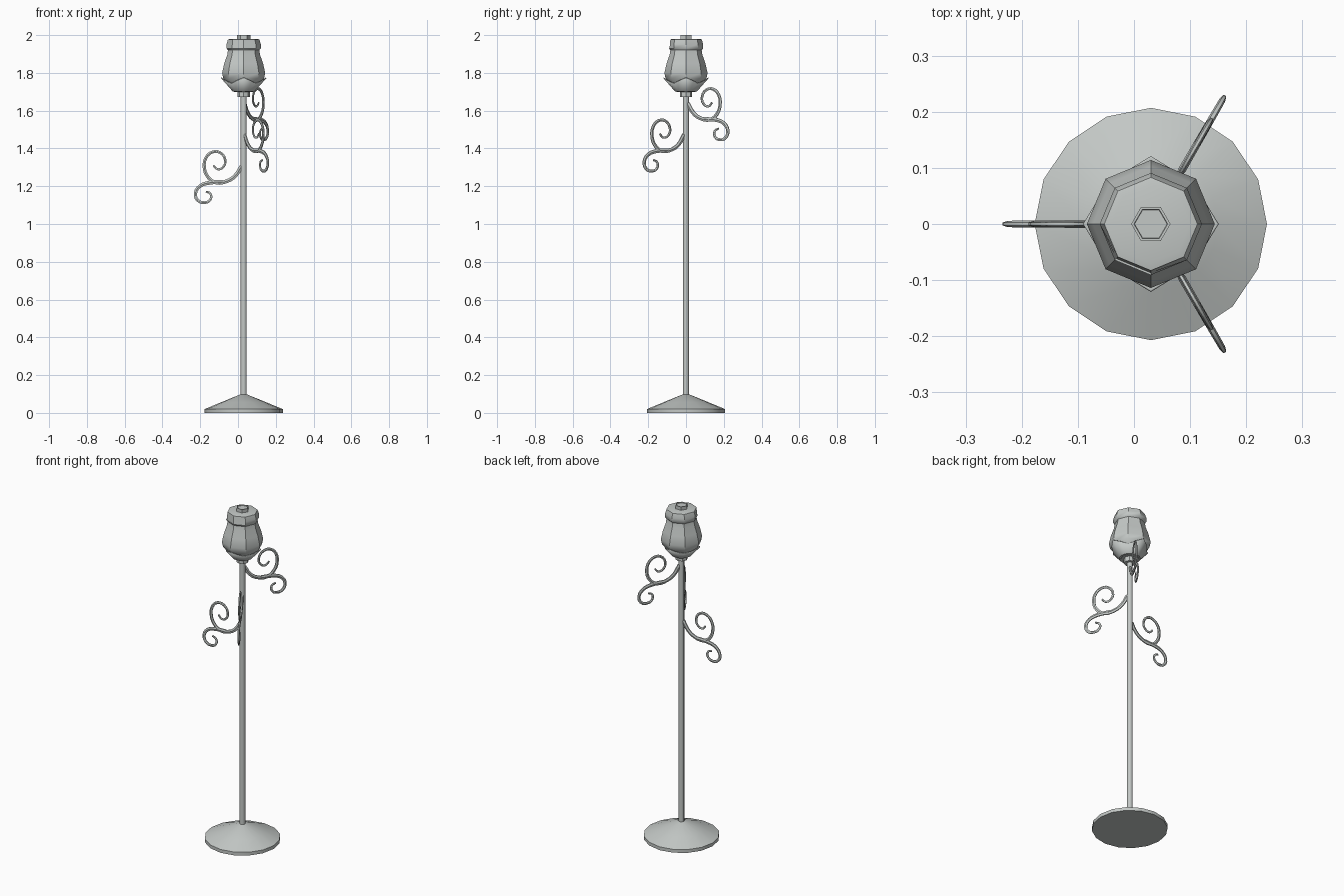
import bpy, bmesh, math

cube = bpy.data.objects.get("Cube")
if cube:
    bpy.data.objects.remove(cube)

AXIS_X = 0.03

metal = bpy.data.materials.new("pale_grey_metal")
metal.use_nodes = True
grey = (0.55, 0.58, 0.565, 1)
metal.diffuse_color = grey
metal.node_tree.nodes["Principled BSDF"].inputs["Base Color"].default_value = grey


def smooth(ob, angle):
    bpy.ops.object.select_all(action='DESELECT')
    ob.select_set(True)
    bpy.context.view_layer.objects.active = ob
    bpy.ops.object.shade_smooth_by_angle(angle=math.radians(angle))


def lathe(name, profile, sides, angle=35, shape=None, caps=True):
    """Spin (radius, height) pairs; shape may adjust each ring point."""
    bm = bmesh.new()
    rings = []
    for level, (r, z) in enumerate(profile):
        ring = []
        for i in range(sides):
            rr, zz = shape(level, i, r, z) if shape else (r, z)
            a = math.tau * i / sides
            ring.append(bm.verts.new((rr * math.cos(a), rr * math.sin(a), zz)))
        rings.append(ring)
    for low, high in zip(rings, rings[1:]):
        for i in range(sides):
            j = (i + 1) % sides
            bm.faces.new((low[i], low[j], high[j], high[i]))
    if caps:
        bm.faces.new(rings[0][::-1])
        bm.faces.new(rings[-1])
    mesh = bpy.data.meshes.new(name)
    bm.to_mesh(mesh)
    bm.free()
    ob = bpy.data.objects.new(name, mesh)
    ob.location.x = AXIS_X
    mesh.materials.append(metal)
    bpy.context.collection.objects.link(ob)
    smooth(ob, angle)
    return ob


# Foot, pole and collar
lathe("base", [(0.207, 0), (0.207, 0.02), (0.12, 0.056), (0.017, 0.098)], 16)
lathe("pole", [(0.016, 0.08), (0.016, 1.69)], 8, 50)
lathe("collar", [(0.033, 1.672), (0.033, 1.705)], 8)


# Flower bud with a folded petal edge at the front of its rim
def fold(level, i, r, z):
    if level == 8 and i in (5, 6):
        return r - 0.004, z - 0.022
    return r, z


lathe("bud", [(0.05, 1.70), (0.08, 1.735), (0.108, 1.77), (0.114, 1.80),
              (0.103, 1.85), (0.087, 1.895), (0.083, 1.92), (0.091, 1.93),
              (0.091, 1.952), (0.083, 1.977), (0.07, 1.98)], 8, 40, fold)
lathe("top_knob", [(0.035, 1.97), (0.035, 2.0), (0.03, 2.0), (0.029, 1.996)], 6)


# Sepals: a cup whose rim rises to four outward points
def sepal(level, i, r, z):
    if level < 2:
        return r, z
    lift = (1, 0.45, 0, 0.45)[i % 4]
    return r + 0.03 * lift, z + 0.03 * lift


cup = lathe("sepals", [(0.035, 1.70), (0.058, 1.702), (0.091, 1.743)], 16, 40,
            sepal, caps=False)
solid = cup.modifiers.new("thickness", 'SOLIDIFY')
solid.thickness = 0.004

# Scroll leaves: two curling stems each, as (distance from axis, height)
main_stem = [(.012, 1.305), (.045, 1.255), (.086, 1.228), (.15, 1.22), (.19, 1.25),
             (.208, 1.296), (.2, 1.35), (.165, 1.381), (.125, 1.378), (.098, 1.34),
             (.107, 1.303), (.138, 1.29), (.16, 1.31)]
side_stem = [(.11, 1.222), (.19, 1.217), (.232, 1.2), (.255, 1.165), (.245, 1.127),
             (.207, 1.113), (.176, 1.13), (.176, 1.16), (.2, 1.172)]


def scroll(name, degrees, rise):
    curve = bpy.data.curves.new(name, 'CURVE')
    curve.dimensions = '3D'
    curve.bevel_depth = 0.012
    curve.bevel_resolution = 1
    curve.resolution_u = 3
    curve.use_fill_caps = True
    for stem in (main_stem, side_stem):
        spline = curve.splines.new('BEZIER')
        spline.bezier_points.add(len(stem) - 1)
        for k, (point, (r, z)) in enumerate(zip(spline.bezier_points, stem)):
            point.co = (r, 0, z)
            point.handle_left_type = point.handle_right_type = 'AUTO'
            point.radius = 1.05 - 0.55 * k / (len(stem) - 1)
    curve.materials.append(metal)
    ob = bpy.data.objects.new(name, curve)
    ob.location = (AXIS_X, 0, rise)
    ob.rotation_euler.z = math.radians(degrees)
    ob.scale.y = 0.55
    bpy.context.collection.objects.link(ob)
    bpy.ops.object.select_all(action='DESELECT')
    ob.select_set(True)
    bpy.context.view_layer.objects.active = ob
    bpy.ops.object.convert(target='MESH')
    smooth(bpy.context.object, 50)


scroll("low_scroll", 180, 0)
scroll("middle_scroll", -60, 0.167)
scroll("high_scroll", 60, 0.333)
